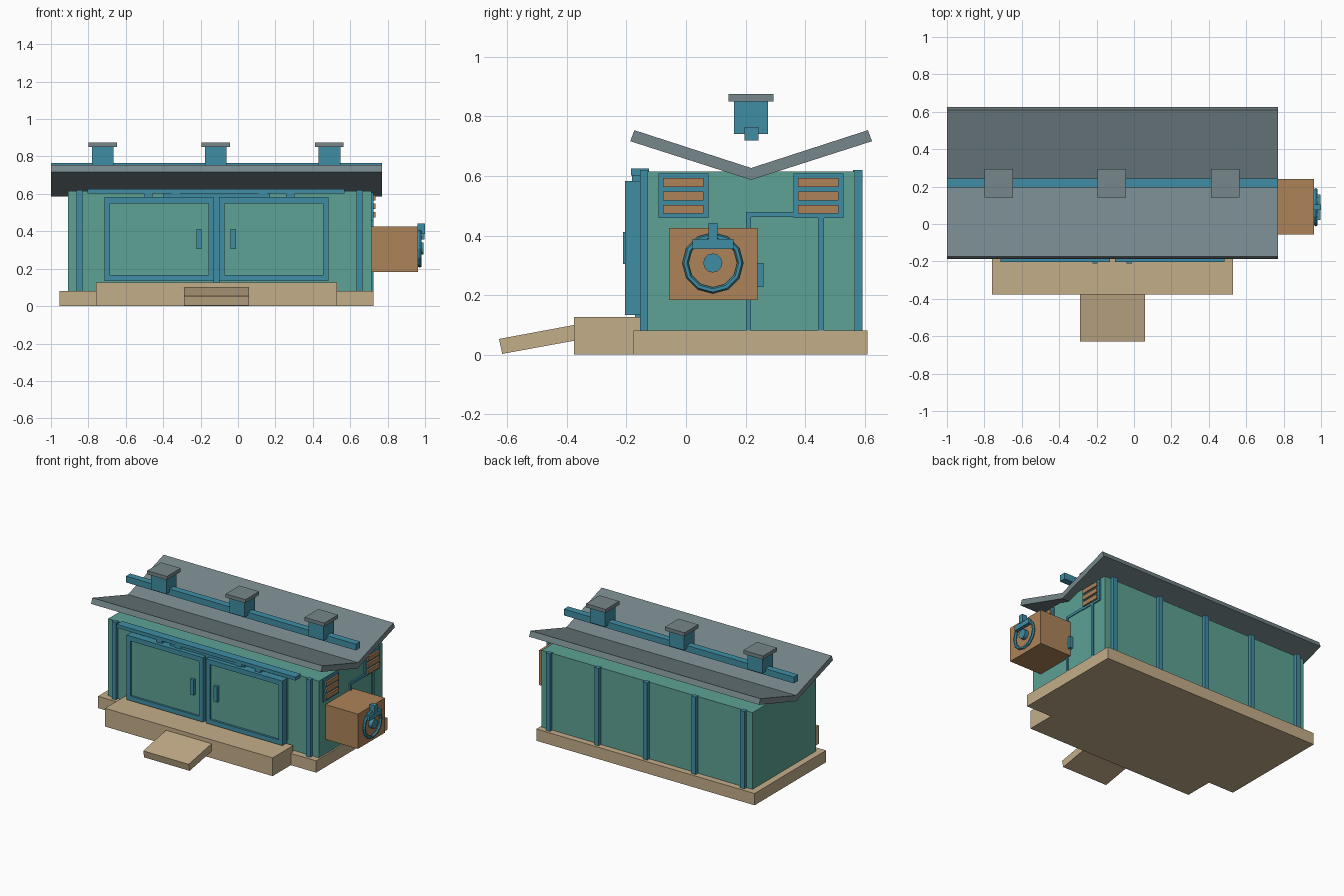
import bpy, bmesh
from math import pi, atan2

if "Cube" in bpy.data.objects:
    bpy.data.objects.remove(bpy.data.objects["Cube"])


def material(name, rgb):
    m = bpy.data.materials.new(name)
    m.diffuse_color = (*rgb, 1)
    m.use_nodes = True
    m.node_tree.nodes["Principled BSDF"].inputs["Base Color"].default_value = m.diffuse_color
    return m


TAN = material("tan_timber", (0.55, 0.42, 0.25))
GREEN = material("green_wall", (0.11, 0.36, 0.30))
BLUE = material("blue_trim", (0.05, 0.27, 0.37))
SLATE = material("slate_roof", (0.18, 0.24, 0.26))
BROWN = material("brown_metal", (0.42, 0.23, 0.10))


def make(name, bm, mat):
    bmesh.ops.recalc_face_normals(bm, faces=bm.faces[:])
    me = bpy.data.meshes.new(name)
    bm.to_mesh(me)
    bm.free()
    me.materials.append(mat)
    ob = bpy.data.objects.new(name, me)
    bpy.context.collection.objects.link(ob)
    return ob


def box(name, x, y, z, mat):
    """Box from (min, max) pairs on each axis."""
    bm = bmesh.new()
    bmesh.ops.create_cube(bm, size=1)
    for v in bm.verts:
        v.co = [(a + b) / 2 + c * (b - a) for (a, b), c in zip((x, y, z), v.co)]
    return make(name, bm, mat)


def extrude_x(name, profile, x0, x1, mat):
    """Extrude a (y, z) outline along x."""
    bm = bmesh.new()
    f = bm.faces.new([bm.verts.new((x0, y, z)) for y, z in profile])
    new = bmesh.ops.extrude_face_region(bm, geom=[f])["geom"]
    bmesh.ops.translate(bm, vec=(x1 - x0, 0, 0),
                        verts=[g for g in new if isinstance(g, bmesh.types.BMVert)])
    return make(name, bm, mat)


# Foundation, front step and ramp
box("base", (-0.955, 0.725), (-0.176, 0.61), (0, 0.082), TAN)
box("front_step", (-0.76, 0.53), (-0.376, -0.15), (0, 0.127), TAN)
extrude_x("ramp", [(-0.37, 0.101), (-0.628, 0.053), (-0.617, 0.003), (-0.37, 0.048)],
          -0.29, 0.06, TAN)

# Main body with posts on the front and ribs on the back
box("body", (-0.909, 0.714), (-0.13, 0.567), (0.08, 0.616), GREEN)
for i in range(5):
    x = -0.847 + i * 0.374
    box(f"back_rib_{i}", (x - 0.016, x + 0.016), (0.56, 0.592), (0.08, 0.62), BLUE)
    if i in (0, 4):
        box(f"front_post_{i}", (x - 0.016, x + 0.016), (-0.155, -0.125), (0.08, 0.62), BLUE)

# Sliding double doors
for side, x0, x1, hx in (("left", -0.714, -0.128, -0.208), ("right", -0.102, 0.484, -0.026)):
    z0, z1, w = 0.134, 0.583, 0.029
    yf = (-0.204, -0.152)
    box(f"{side}_door_panel", (x0 + 0.01, x1 - 0.01), (-0.19, -0.125), (z0 + 0.01, z1 - 0.01), GREEN)
    box(f"{side}_door_stile_a", (x0, x0 + w), yf, (z0, z1), BLUE)
    box(f"{side}_door_stile_b", (x1 - w, x1), yf, (z0, z1), BLUE)
    box(f"{side}_door_top_rail", (x0 + w, x1 - w), yf, (z1 - 0.034, z1), BLUE)
    box(f"{side}_door_bottom_rail", (x0 + w, x1 - w), yf, (z0, z0 + 0.032), BLUE)
    box(f"{side}_door_handle", (hx - 0.014, hx + 0.014), (-0.211, -0.18), (0.305, 0.412), BLUE)
    for j, f in enumerate((0.4, 0.65)):
        x = x0 + (x1 - x0) * f
        box(f"{side}_door_hanger_{j}", (x - 0.022, x + 0.022), (-0.182, -0.155), (0.58, 0.606), BLUE)
box("door_centre_post", (-0.13, -0.1), (-0.172, -0.125), (0.125, 0.61), BLUE)
box("door_track", (-0.805, 0.57), (-0.184, -0.125), (0.602, 0.626), BLUE)
box("door_track_guide", (-0.40, 0.17), (-0.175, -0.125), (0.583, 0.603), BLUE)

# Butterfly roof, ridge beam and vents
c = 0.2187
extrude_x("roof", [(c, 0.587), (c + 0.406, 0.717), (c + 0.392, 0.754), (c, 0.627),
                   (c - 0.392, 0.754), (c - 0.406, 0.717)], -1, 0.77, SLATE)
box("roof_beam", (-1, 0.77), (0.196, 0.243), (0.72, 0.764), BLUE)
for i, x in enumerate((-0.723, -0.119, 0.489)):
    box(f"vent_{i}", (x - 0.058, x + 0.058), (0.161, 0.275), (0.742, 0.853), BLUE)
    box(f"vent_cap_{i}", (x - 0.076, x + 0.076), (0.143, 0.294), (0.851, 0.876), SLATE)

# Side door with frame and handle
xs = (0.70, 0.724)
box("side_door_panel", (0.70, 0.718), (0.21, 0.45), (0.082, 0.47), GREEN)
box("side_door_jamb_a", xs, (0.202, 0.218), (0.082, 0.463), BLUE)
box("side_door_jamb_b", xs, (0.444, 0.464), (0.082, 0.463), BLUE)
box("side_door_lintel", xs, (0.202, 0.464), (0.462, 0.479), BLUE)
box("side_door_handle", (0.71, 0.742), (0.238, 0.261), (0.228, 0.308), BLUE)

# Louvres on the side wall
for n, y in (("front", -0.0085), ("back", 0.4445)):
    box(f"{n}_louvre_plate", (0.70, 0.724), (y - 0.084, y + 0.084), (0.459, 0.608), BLUE)
    for i in range(3):
        z = 0.488 + i * 0.0452
        box(f"{n}_louvre_slat_{i}", (0.715, 0.736), (y - 0.068, y + 0.068),
            (z - 0.0145, z + 0.0145), BROWN)

# Machine box with hand wheel
box("machine_box", (0.71, 0.963), (-0.057, 0.24), (0.183, 0.425), BROWN)
wy, wz = 0.09, 0.308
bpy.ops.mesh.primitive_torus_add(major_segments=12, minor_segments=6, major_radius=0.092,
                                 minor_radius=0.0105, location=(0.972, wy, wz), rotation=(0, pi / 2, 0))
ring = bpy.context.object
ring.name = "wheel_ring"
ring.data.materials.append(BLUE)
bpy.ops.mesh.primitive_cylinder_add(vertices=12, radius=0.032, depth=0.03,
                                    location=(0.976, wy, wz), rotation=(0, pi / 2, 0))
hub = bpy.context.object
hub.name = "wheel_hub"
hub.data.materials.append(BLUE)
box("wheel_latch_bar", (0.972, 0.996), (0.022, 0.159), (0.355, 0.388), BLUE)
box("wheel_latch_stem", (0.96, 1.0), (0.075, 0.105), (0.385, 0.442), BLUE)
